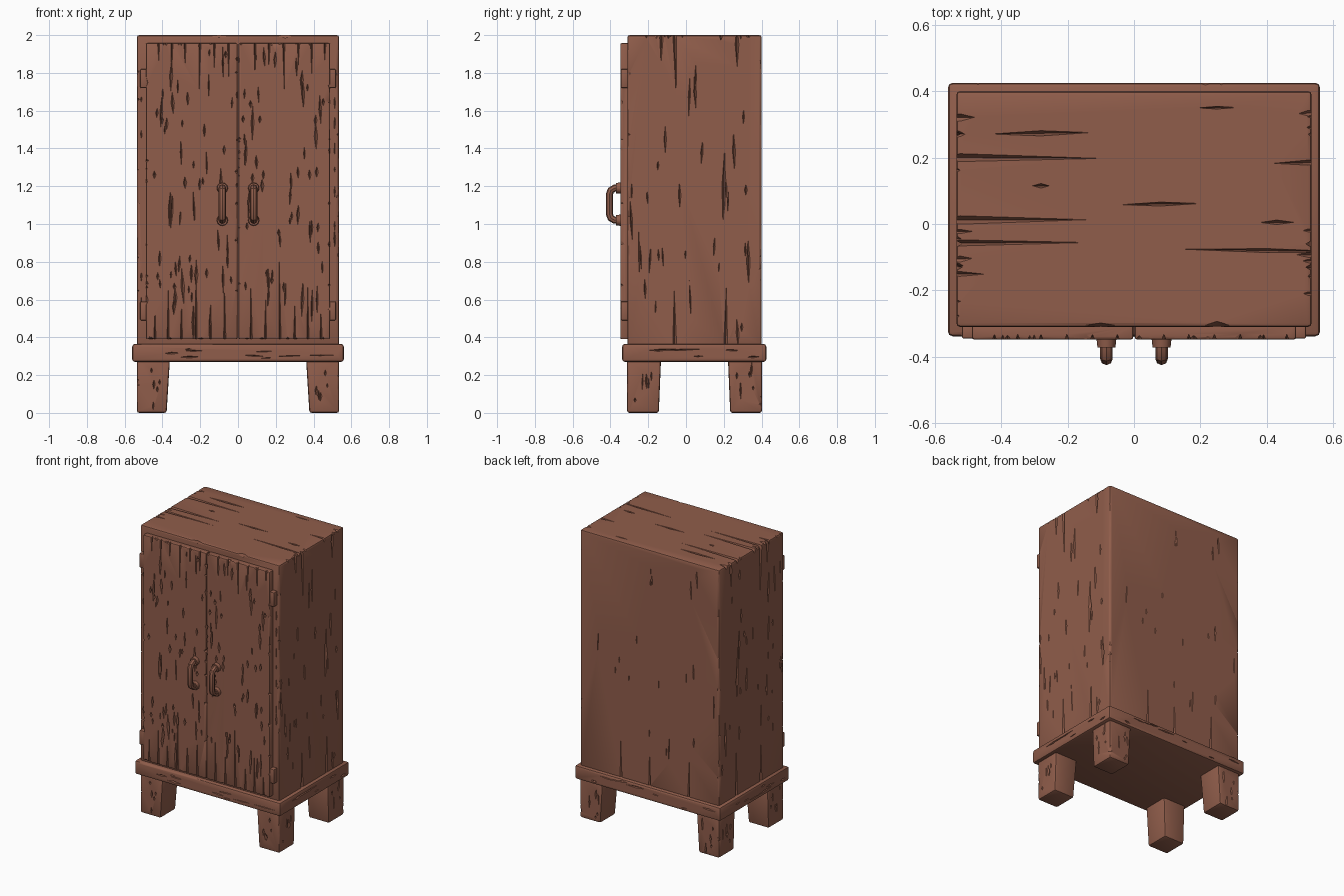
import bpy, bmesh, math, random
from mathutils import Matrix, Vector

if "Cube" in bpy.data.objects:
    bpy.data.objects.remove(bpy.data.objects["Cube"])

rng = random.Random(7)
X, Y, Z = 0, 1, 2

wood = bpy.data.materials.new("brown wood")
wood.diffuse_color = (0.28, 0.11, 0.07, 1)
wood.use_nodes = True
wood.node_tree.nodes["Principled BSDF"].inputs["Base Color"].default_value = wood.diffuse_color


def add(name, bm):
    bmesh.ops.recalc_face_normals(bm, faces=bm.faces)
    me = bpy.data.meshes.new(name)
    bm.to_mesh(me)
    bm.free()
    ob = bpy.data.objects.new(name, me)
    bpy.context.collection.objects.link(ob)
    me.materials.append(wood)
    return ob


def box(name, lo, hi, bevel=0.01, foot=None):
    """Bevelled box; foot moves bottom vertices with a function for tapers."""
    lo, hi = Vector(lo), Vector(hi)
    bm = bmesh.new()
    bmesh.ops.create_cube(bm, size=1)
    for v in bm.verts:
        v.co = (lo + hi) / 2 + v.co * (hi - lo)
        if foot and v.co.z < (lo.z + hi.z) / 2:
            foot(v)
    bmesh.ops.bevel(bm, geom=bm.edges[:], offset=bevel, segments=2, profile=0.5, affect='EDGES')
    return add(name, bm)


def gouge(axis, grain, at, length, width, depth, tilt=0.03):
    """Spindle-shaped cutter: (matrix) long in the grain, sunk along axis."""
    size = [width, width, width]
    size[grain], size[axis] = length, depth
    spin = Matrix.Rotation(rng.uniform(-tilt, tilt), 4, "XYZ"[axis])
    return Matrix.Translation(at) @ spin @ Matrix.Diagonal(size + [1])


def scatter(axis, grain, lo, hi, n, long=0.09, width=0.007, depth=0.014):
    out = []
    for _ in range(n):
        at = Vector([rng.uniform(a, b) for a, b in zip(lo, hi)])
        length = long * (0.2 + 0.8 * rng.random() ** 2)
        out.append(gouge(axis, grain, at, length, width * rng.uniform(0.5, 1.2),
                         depth * rng.uniform(0.6, 1.2), 0.06))
    return out


def carve(ob, cuts):
    bm = bmesh.new()
    for m in cuts:
        bmesh.ops.create_uvsphere(bm, u_segments=4, v_segments=2, radius=1, matrix=m)
    cutter = add("cutter", bm)
    cutter.hide_render = True
    mod = ob.modifiers.new("wear", 'BOOLEAN')
    mod.operation, mod.object = 'DIFFERENCE', cutter
    mod.solver, mod.use_self = 'EXACT', True
    bpy.context.view_layer.update()
    ev = ob.evaluated_get(bpy.context.evaluated_depsgraph_get())
    me = bpy.data.meshes.new_from_object(ev)
    ob.modifiers.clear()
    ob.data = me
    bpy.data.objects.remove(cutter)


# Cabinet body: cracks on the sides, back, front frame and top
body = box("cabinet_body", (-.535, -.31, .35), (.535, .40, 2.0), .012)
cuts = []
for s in (-1, 1):
    x = .535 * s
    cuts += scatter(X, Z, (x, -.29, .42), (x, .38, 1.95), 30, .12)
    for y, z, l in ((-.06, 2.0, .32), (-.06, .37, .28), (.21, .37, .3), (.2, 1.2, .2), (-.13, 2, .15), (.27, 1.95, .12), (.33, .8, .12)):
        cuts.append(gouge(X, Z, (x, y, z), l, .010, .018))
    for y in (-.31, .40):  # chipped vertical edges
        cuts += scatter(X, Z, (x, y, .45), (x, y, 1.95), 9, .06, .014, .012)
    cuts += scatter(Y, Z, (.512 * s, -.31, .45), (.512 * s, -.31, 1.9), 8, .05, .005, .008)
    cuts += scatter(Z, X, (.535 * s, -.28, 2), (.535 * s, .38, 2), 8, .05, .014, .02)
cuts += scatter(Y, Z, (-.5, .40, .42), (.5, .40, 1.9), 18, .12, .005, .008)
cuts += [gouge(Y, Z, (x, .40, .37), .25, .007, .012) for x in (-.3, .0, .22)]
for x, y, l, w in ((-.56, .2, .46, .013), (-.28, .273, .15, .008), (-.56, .012, .42, .014), (-.56, -.057, .42, .01),
                   (.08, .06, .12, .006), (.4, -.08, .25, .006), (.54, .185, .12, .009), (.43, .005, .05, .007),
                   (-.28, .115, .025, .007), (.25, .35, .06, .004), (-.55, -.15, .1, .01), (-.55, .32, .07, .018),
                   (.25, -.305, .04, .012), (-.1, -.305, .05, .007)):
    cuts.append(gouge(Z, X, (x, y, 2.0), l, w, .03, .02))
carve(body, cuts)

# Base trim slab
slab = box("base_trim", (-.56, -.338, .27), (.56, .425, .365), .014)
cuts = []
for y in (-.338, .425):
    cuts += scatter(Y, X, (-.5, y, .29), (.5, y, .35), 9, .1, .005, .01)
    cuts += scatter(Z, X, (-.5, y, .365), (.5, y, .365), 5, .05, .01, .012)
for x in (-.56, .56):
    cuts += scatter(X, Y, (x, -.28, .29), (x, .38, .35), 7, .1, .005, .01)
carve(slab, cuts)

# Four tapered legs
for sx, side in ((-1, "left"), (1, "right")):
    for sy, end in ((-1, "front"), (1, "back")):
        def foot(v):
            if abs(v.co.x) < .45:
                v.co.x += .018 * sx
            if abs(v.co.y - .045) < .27:
                v.co.y += .012 * sy
        y0, y1 = (-.312, -.132) if sy < 0 else (.222, .402)
        x0, x1 = sorted((.36 * sx, .535 * sx))
        leg = box(f"{end}_{side}_leg", (x0, y0, 0), (x1, y1, .29), .012, foot)
        yo = y0 if sy < 0 else y1
        carve(leg, scatter(Y, Z, (x0 + .03, yo, .03), (x1 - .03, yo, .24), 5, .06)
              + scatter(X, Z, (.535 * sx, y0 + .03, .03), (.535 * sx, y1 - .03, .24), 5, .06)
              + scatter(X, Z, (.535 * sx, yo, .04), (.535 * sx, yo, .2), 2, .04, .014))

for s, side in ((-1, "left"), (1, "right")):
    # Door with plank splits, nicks and chipped edges
    x0, x1 = sorted((.002 * s, .488 * s))
    door = box(f"{side}_door", (x0, -.348, .39), (x1, -.300, 1.957), .008)
    cuts = scatter(Y, Z, (x0 + .02, -.348, .43), (x1 - .02, -.348, 1.93), 55, .1, .008, .016)
    for x, l in ((.07, .3), (.145, .22), (.222, .42), (.30, .2), (.37, .28), (.44, .16)):
        cuts.append(gouge(Y, Z, (x * s, -.348, .39), l, .006, .02, .01))
        cuts.append(gouge(Y, Z, (x * s + .02, -.348, 1.957), l * .6, .006, .016, .02))
    for x in (.002 * s, .488 * s):
        cuts += scatter(Y, Z, (x, -.348, .43), (x, -.348, 1.93), 9, .045, .013, .02)
    for z in (.39, 1.957):
        cuts += scatter(Y, X, (x0, -.348, z), (x1, -.348, z), 5, .03, .012, .018)
    carve(door, cuts)

    # Hinge plates at the outer door edge
    for z, level in ((.54, "lower"), (1.77, "upper")):
        h0, h1 = sorted((.475 * s, .518 * s))
        box(f"{side}_{level}_hinge", (h0, -.345, z - .05), (h1, -.305, z + .05), .006)

    # Bow handle swept along a curve
    cu = bpy.data.curves.new("handle_path", 'CURVE')
    cu.dimensions, cu.bevel_depth, cu.bevel_resolution, cu.use_fill_caps = '3D', .019, 2, True
    path = ((-.335, 1.19), (-.378, 1.19), (-.398, 1.178), (-.406, 1.155),
            (-.406, 1.055), (-.398, 1.032), (-.378, 1.02), (-.335, 1.02))
    sp = cu.splines.new('POLY')
    sp.points.add(len(path) - 1)
    for p, (y, z) in zip(sp.points, path):
        p.co = (.083 * s, y, z, 1)
    tmp = bpy.data.objects.new("tmp", cu)
    me = bpy.data.meshes.new_from_object(tmp)
    bpy.data.objects.remove(tmp)
    me.materials.clear()
    me.materials.append(wood)
    bpy.context.collection.objects.link(bpy.data.objects.new(f"{side}_handle", me))

    # Round collars where the handle meets the door
    for z, level in ((1.02, "lower"), (1.19, "upper")):
        bm = bmesh.new()
        bmesh.ops.create_cone(bm, cap_ends=True, segments=12, radius1=.031, radius2=.027, depth=.035,
                              matrix=Matrix.Translation((.083 * s, -.354, z)) @ Matrix.Rotation(math.pi / 2, 4, 'X'))
        add(f"{side}_{level}_handle_collar", bm)

# Smooth the rounded parts, keep edges sharp
for ob in bpy.context.collection.objects:
    ob.select_set(True)
    bpy.context.view_layer.objects.active = ob
bpy.ops.object.shade_smooth_by_angle(angle=math.radians(35))
